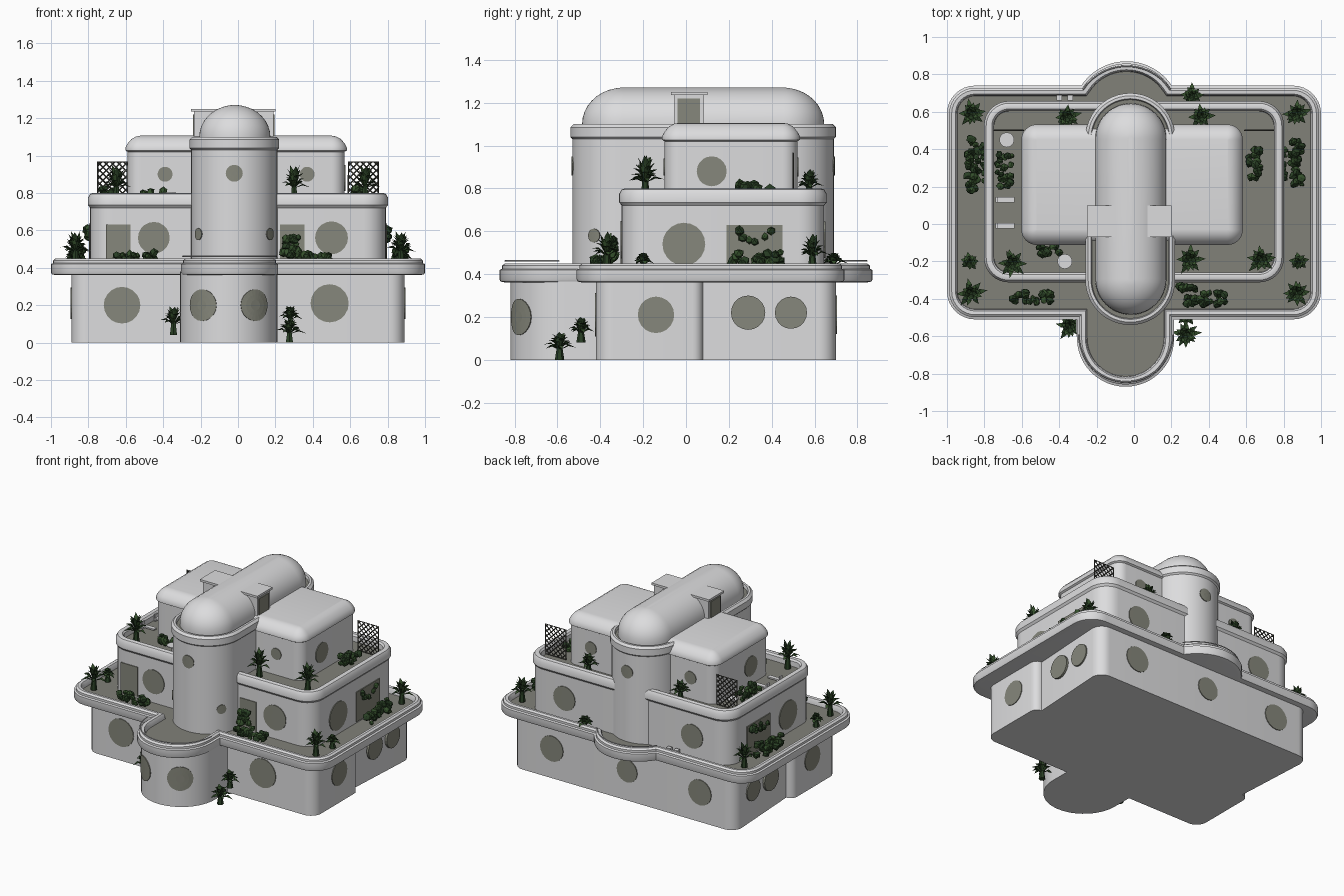
import bpy, bmesh, math, random
from math import sin, cos, pi, radians
from mathutils import Vector

if "Cube" in bpy.data.objects:
    bpy.data.objects.remove(bpy.data.objects["Cube"])

random.seed(4)


def material(name, rgb):
    m = bpy.data.materials.new(name)
    m.diffuse_color = (*rgb, 1)
    m.use_nodes = True
    m.node_tree.nodes["Principled BSDF"].inputs["Base Color"].default_value = m.diffuse_color
    return m


WALL = material("white plaster", (0.72, 0.72, 0.73))
FLOOR = material("terrace floor", (0.22, 0.22, 0.19))
GLASS = material("window glass", (0.24, 0.245, 0.20))
LEAF = material("dark leaf", (0.022, 0.05, 0.018))
LEAF2 = material("light leaf", (0.035, 0.08, 0.025))
WOOD = material("dark wood", (0.06, 0.06, 0.05))


def add(name, bm, *mats):
    me = bpy.data.meshes.new(name)
    bm.to_mesh(me)
    bm.free()
    for m in mats:
        me.materials.append(m)
    ob = bpy.data.objects.new(name, me)
    bpy.context.collection.objects.link(ob)
    return ob


# ---- outlines -------------------------------------------------------------
def arc(cx, cy, r, a0, a1, n=8):
    return [(cx + r * cos(radians(a0 + (a1 - a0) * i / n)),
             cy + r * sin(radians(a0 + (a1 - a0) * i / n))) for i in range(n + 1)]


def rounded(x0, x1, y0, y1, r):
    return (arc(x1 - r, y0 + r, r, 270, 360) + arc(x1 - r, y1 - r, r, 0, 90)
            + arc(x0 + r, y1 - r, r, 90, 180) + arc(x0 + r, y0 + r, r, 180, 270))


def stadium(cx, y0, y1, r):
    return arc(cx, y0, r, 180, 360, 24) + arc(cx, y1, r, 0, 180, 24)


def offset(pts, d):
    out = []
    for i, p in enumerate(pts):
        e1 = (Vector(p) - Vector(pts[i - 1])).normalized()
        e2 = (Vector(pts[(i + 1) % len(pts)]) - Vector(p)).normalized()
        n1, n2 = Vector((e1.y, -e1.x)), Vector((e2.y, -e2.x))
        out.append(Vector(p) + (n1 + n2) / (1 + n1.dot(n2)) * d)
    return out


def loft(name, outline, profile, top=WALL):
    """Stack offset copies of an outline; the top cap takes its own colour."""
    bm = bmesh.new()
    rings = [[bm.verts.new((p.x, p.y, z)) for p in offset(outline, d)] for d, z in profile]
    n = len(outline)
    for a, b in zip(rings, rings[1:]):
        for i in range(n):
            j = (i + 1) % n
            bm.faces.new((a[i], a[j], b[j], b[i]))
    bm.faces.new(rings[0][::-1])
    bm.faces.new(rings[-1]).material_index = 1
    return add(name, bm, WALL, top)


def box(name, x0, x1, y0, y1, z0, z1, mat):
    bm = bmesh.new()
    bmesh.ops.create_cube(bm, size=1)
    for v in bm.verts:
        v.co = ((x0 + x1) / 2 + v.co.x * (x1 - x0), (y0 + y1) / 2 + v.co.y * (y1 - y0),
                (z0 + z1) / 2 + v.co.z * (z1 - z0))
    return add(name, bm, mat)


def wire(name, lines, r, mat):
    cu = bpy.data.curves.new(name, 'CURVE')
    cu.dimensions = '3D'
    cu.bevel_depth, cu.bevel_resolution = r, 0
    for pts in lines:
        s = cu.splines.new('POLY')
        s.points.add(len(pts) - 1)
        for p, co in zip(s.points, pts):
            p.co = (*co, 1)
    cu.materials.append(mat)
    bpy.context.collection.objects.link(bpy.data.objects.new(name, cu))


# ---- storeys --------------------------------------------------------------
ground = (arc(-.05, -.56, .26, 180, 360, 24) + [(.21, -.42)] + arc(.81, -.34, .08, 270, 360)
          + arc(.84, .03, .05, 0, 90, 5) + arc(.79, .62, .08, 0, 90) + arc(-.79, .62, .08, 90, 180)
          + arc(-.84, .03, .05, 90, 180, 5) + arc(-.81, -.34, .08, 180, 270) + [(-.31, -.42)])
loft("ground_storey", ground, [(0, 0), (0, .38)])

lobe_front = arc(-.045, -.61, .26, 180, 360, 24)
lobe_back = arc(-.04, .58, .29, 33.5, 146.5, 20)
slab = (lobe_front + [(.215, -.51)] + arc(.85, -.36, .15, 270, 360) + arc(.85, .59, .15, 0, 90)
        + lobe_back + arc(-.85, .59, .15, 90, 180) + arc(-.85, -.36, .15, 180, 270) + [(-.305, -.51)])
loft("balcony_slab", slab, [(-.03, .36), (-.005, .365), (0, .375), (0, .42), (-.012, .425), (-.012, .44),
                            (-.025, .45), (-.045, .448), (-.052, .435), (-.055, .41)], FLOOR)
for nm, pts in (("front_rail", lobe_front), ("back_rail", lobe_back)):
    wire(nm, [[(x * .97, y * .97, .462) for x, y in pts]], .004, WALL)

loft("second_storey", rounded(-.79, .79, -.30, .645, .12),
     [(0, .40), (0, .72), (.012, .735), (.012, .775), (0, .795), (-.015, .80), (-.03, .797),
      (-.04, .785), (-.042, .75)], FLOOR)
loft("third_storey", rounded(-.59, .57, -.10, .52, .07),
     [(0, .74), (0, 1.02), (.012, 1.027), (.012, 1.043), (0, 1.065), (-.02, 1.088),
      (-.045, 1.102), (-.068, 1.106)])

# ---- central tower with vaulted roof ---------------------------------------
loft("tower", stadium(-.02, -.30, .46, .23),
     [(0, .40), (0, 1.03), (.01, 1.04), (.01, 1.085), (-.005, 1.10), (-.02, 1.10), (-.025, 1.08)], FLOOR)
loft("tower_roof", stadium(-.017, -.295, .455, .19),
     [(0, 1.07)] + [(.19 * (cos(radians(a)) - 1), 1.10 + .17 * sin(radians(a))) for a in range(0, 86, 10)]
     + [(-.176, 1.27)])
box("roof_passage", -.235, .19, -.055, .085, 1.08, 1.237, WALL)
box("roof_passage_cap", -.25, .20, -.07, .10, 1.235, 1.25, WALL)
for x in (-.238, .193):
    box("passage_door", x - .003, x + .003, -.04, .065, 1.10, 1.22, GLASS)


# ---- round windows, bent to follow the wall --------------------------------
def window(cx, cy, R, deg, z, r, n=20):
    bm = bmesh.new()

    def put(u, v, d):
        a = radians(deg) + u / R
        return bm.verts.new((cx + (R + d) * cos(a), cy + (R + d) * sin(a), z + v))
    rings = [[put(k * cos(2 * pi * i / n), k * sin(2 * pi * i / n), d) for i in range(n)]
             for k, d in ((r, -.01), (r, .005), (r * .66, .005), (r * .33, .005))]
    for a, b in zip(rings, rings[1:]):
        for i in range(n):
            bm.faces.new((a[i], a[(i + 1) % n], b[(i + 1) % n], b[i]))
    bm.faces.new(rings[-1])
    add("round_window", bm, GLASS)


def flat_window(x, y, deg, z, r):
    window(x - 50 * cos(radians(deg)), y - 50 * sin(radians(deg)), 50, deg, z, r)


for x, y, deg, z, r in ((-.62, -.42, 270, .20, .098), (.49, -.42, 270, .21, .102),
                        (-.45, -.30, 270, .56, .085), (.50, -.30, 270, .56, .088),
                        (-.39, -.10, 270, .90, .04), (.37, -.10, 270, .90, .04),
                        (-.60, .70, 90, .21, .09), (-.03, .70, 90, .21, .08), (.56, .70, 90, .21, .09),
                        (-.50, .645, 90, .56, .085), (.50, .645, 90, .56, .085),
                        (-.40, .52, 90, .90, .045), (.38, .52, 90, .90, .045)):
    flat_window(x, y, deg, z, r)
for s, deg in ((1, 0), (-1, 180)):
    for x, y, z, r in ((.89, -.14, .21, .085), (.87, .29, .22, .08), (.87, .49, .22, .075),
                       (.79, -.01, .54, .10), (.58 - .01 * s, .12, .88, .07)):
        flat_window(s * x, y, deg, z, r)
for deg in (-123, -57):
    window(-.05, -.56, .26, deg, .20, .085)
window(-.02, -.30, .23, -90, .905, .045)
window(-.02, .46, .23, 90, .905, .045)
for deg in (-34, 214):
    window(-.02, -.30, .23, deg, .58, .032)

# ---- garden doors and side panels ------------------------------------------
for x in (-.64, .29):
    box("garden_door", x - .065, x + .065, -.305, -.295, .42, .63, GLASS)
for s in (-1, 1):
    box("side_panel", s * .79 - .006, s * .79 + .006, .19, .45, .42, .63, GLASS)


# ---- trellises on the upper terrace ----------------------------------------
def trellis(x0, y, z0, w=.16, h=.21):
    lines = [[(0, 0), (w, 0), (w, h), (0, h), (0, 0)]]
    k = .035
    while k < w + h:
        a, b = (max(0, k - h), min(k, h)), (min(k, w), max(0, k - w))
        lines += [[a, b], [(w - a[0], a[1]), (w - b[0], b[1])]]
        k += .035
    wire("trellis", [[(x0 + u, y, z0 + v) for u, v in ln] for ln in lines], .004, WOOD)


trellis(.59, .50, .755)
trellis(-.75, .50, .755)


# ---- plants ----------------------------------------------------------------
def spiky(x, y, z, r=.075, h=.14, n=22):
    """Rosette of arching pointed leaves on a short stem."""
    bm = bmesh.new()
    bmesh.ops.create_cone(bm, segments=6, radius1=.022, radius2=.012, depth=h * .5, cap_ends=True)
    for v in bm.verts:
        v.co += Vector((x, y, z + h * .25))
    for i in range(n):
        a = i * 2.4 + random.uniform(-.2, .2)
        lift = 1 - i / n
        d, t = Vector((cos(a), sin(a), 0)), Vector((-sin(a), cos(a), 0))
        reach = r * (1.15 - .75 * lift) * random.uniform(.85, 1.1)
        tip = h * (.35 + .65 * lift)
        base = Vector((x, y, z + h * .35))
        mid = base + d * reach * .55 + Vector((0, 0, (tip - h * .35) * .6 + .02))
        end = Vector((x, y, z + tip)) + d * reach
        v = [bm.verts.new(p) for p in (base, mid + t * .014, end, mid - t * .014, mid - Vector((0, 0, .008)))]
        for f in ((0, 1, 4), (1, 2, 4), (2, 3, 4), (3, 0, 4), (0, 3, 1), (1, 3, 2)):
            bm.faces.new([v[q] for q in f]).material_index = i % 2
    add("spiky_plant", bm, LEAF, LEAF2)


def hedge(x, y, z, sx, sy, h, n=26):
    """Clump of small faceted leaf balls."""
    bm = bmesh.new()
    for i in range(n):
        c = Vector((x + random.uniform(-sx, sx), y + random.uniform(-sy, sy), z + random.uniform(0, h)))
        got = bmesh.ops.create_icosphere(bm, subdivisions=1, radius=random.uniform(.016, .028))
        for v in got["verts"]:
            v.co = v.co * random.uniform(.7, 1.2) + c
            for f in v.link_faces:
                f.material_index = i % 2
    add("hedge", bm, LEAF, LEAF2)


for s in (-1, 1):
    spiky(s * .87, .59, .42, h=.17)
    spiky(s * .87, -.37, .42, h=.18)
    spiky(s * .88, -.20, .41, r=.05, h=.09)
    spiky(s * .36, .575, .75, r=.07, h=.14)
    hedge(s * .865, .33, .43, .03, .15, .07, 34)
    hedge(s * .80, .32, .55, .006, .11, .06, 8)
for x, y in ((-.65, -.21), (.30, -.19), (.68, -.19)):
    spiky(x, y, .755, r=.08, h=.20)
spiky(.31, .69, .41, r=.06, h=.09)
spiky(-.345, -.55, .04, r=.075, h=.16)
spiky(.275, -.59, 0, r=.075, h=.13)
spiky(.28, -.49, .08, r=.06, h=.12)
hedge(-.54, -.39, .43, .11, .03, .05)
hedge(.38, -.40, .43, .11, .03, .05)
hedge(.29, -.34, .47, .05, .01, .10, 16)
hedge(-.69, .29, .76, .04, .09, .07)
hedge(.64, .32, .76, .035, .09, .06, 20)
hedge(-.45, -.14, .765, .06, .02, .05, 14)

# ---- terrace furniture -----------------------------------------------------
for x, y in ((-.37, -.20), (-.68, .45)):
    bm = bmesh.new()
    for rad, dep, z in ((.04, .006, .80), (.008, .05, .775)):
        got = bmesh.ops.create_cone(bm, segments=14, radius1=rad, radius2=rad, depth=dep, cap_ends=True)
        for v in got["verts"]:
            v.co += Vector((x, y, z))
    add("round_table", bm, WALL)
for y in (-.01, .13):
    box("lounger_seat", -.73, -.64, y - .015, y + .015, .765, .775, WALL)
    box("lounger_back", -.74, -.73, y - .015, y + .015, .75, .80, WALL)
for x in (-.40, -.34):
    box("garden_chair", x - .015, x + .015, .66, .69, .41, .45, WALL)

# ---- smooth the rounded architecture ---------------------------------------
bpy.ops.object.select_all(action='DESELECT')
for ob in bpy.context.scene.objects:
    if ob.type == 'MESH' and any(k in ob.name for k in ("storey", "slab", "tower")):
        ob.select_set(True)
        bpy.context.view_layer.objects.active = ob
bpy.ops.object.shade_smooth_by_angle(angle=radians(35))
